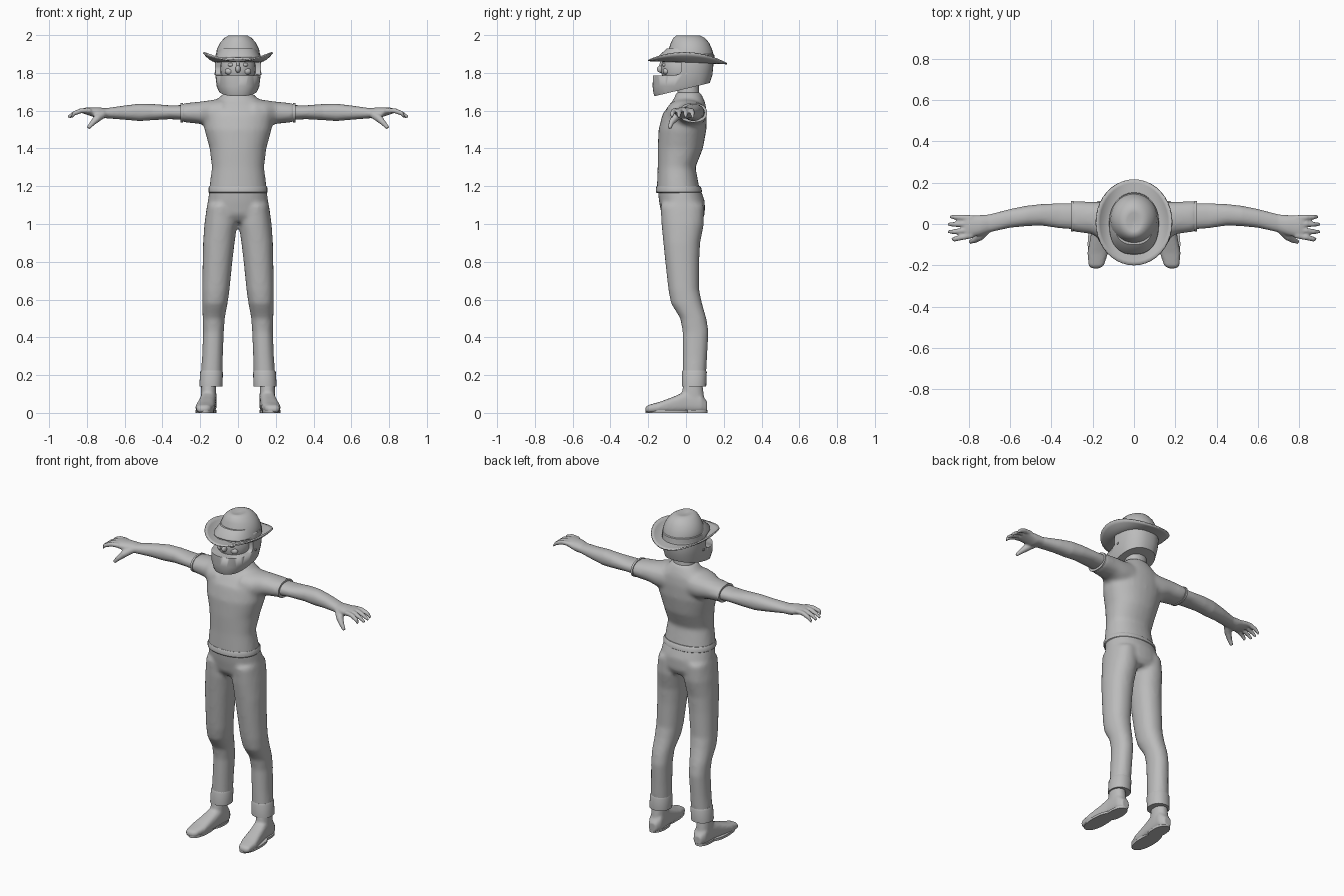
import bpy, bmesh, math
from mathutils import Vector, Matrix

cube = bpy.data.objects.get("Cube")
if cube:
    bpy.data.objects.remove(cube, do_unlink=True)

grey = bpy.data.materials.new("plain_grey")
grey.use_nodes = True
grey.diffuse_color = (0.5, 0.5, 0.5, 1)
grey.node_tree.nodes["Principled BSDF"].inputs["Base Color"].default_value = grey.diffuse_color
SIDES = (1, -1)


def skin(bm, rings):
    """Bridge rings of points into a closed tube with end caps."""
    loops = [[bm.verts.new(p) for p in ring] for ring in rings]
    n = len(loops[0])
    for a, b in zip(loops, loops[1:]):
        for i in range(n):
            j = (i + 1) % n
            bm.faces.new((a[i], a[j], b[j], b[i]))
    bm.faces.new(loops[0])
    bm.faces.new(loops[-1][::-1])


def loft(bm, axis, sections, side=1, power=2.2, n=28):
    """Sections are (place on axis, low, high, low, high) on the other two axes."""
    rings = []
    for place, a0, a1, b0, b1 in sections:
        ring = []
        for i in range(n):
            t = math.tau * i / n
            c, s = math.cos(t), math.sin(t)
            u = math.copysign(abs(c) ** (2 / power), c)
            v = math.copysign(abs(s) ** (2 / power), s)
            p = [(a0 + a1 + u * (a1 - a0)) / 2, (b0 + b1 + v * (b1 - b0)) / 2]
            p.insert(axis, place)
            p[0] *= side
            ring.append(p)
        rings.append(ring)
    skin(bm, rings)


def upright(bm, sections, **options):
    """Loft symmetric in x: sections are (z, half width, front, back)."""
    loft(bm, 2, [(z, -w, w, f, b) for z, w, f, b in sections], **options)


def tube(bm, points, radii, side):
    """Round tapering tube along a path."""
    pts = [Vector((x * side, y, z)) for x, y, z in points]
    turn = (pts[-1] - pts[0]).to_track_quat('Z', 'Y')
    rings = []
    for p, r in zip(pts, radii):
        angles = [math.tau * i / 10 for i in range(10)]
        rings.append([p + turn @ Vector((r * math.cos(a), r * math.sin(a), 0)) for a in angles])
    skin(bm, rings)


def ball(bm, centre, size):
    m = Matrix.Translation(centre) @ Matrix.Diagonal((*size, 1))
    bmesh.ops.create_uvsphere(bm, u_segments=24, v_segments=16, radius=1, matrix=m)


def finish(name, bm, voxel=0, relax=0, angle=40):
    """Turn the bmesh into a smooth object, optionally fused into one skin."""
    bmesh.ops.recalc_face_normals(bm, faces=bm.faces)
    mesh = bpy.data.meshes.new(name)
    bm.to_mesh(mesh)
    bm.free()
    mesh.materials.append(grey)
    ob = bpy.data.objects.new(name, mesh)
    bpy.context.collection.objects.link(ob)
    if voxel:
        fuse = ob.modifiers.new("fuse", 'REMESH')
        fuse.mode, fuse.voxel_size, fuse.use_smooth_shade = 'VOXEL', voxel, True
        soft = ob.modifiers.new("relax", 'SMOOTH')
        soft.factor, soft.iterations = 0.5, relax
    else:
        bpy.ops.object.select_all(action='DESELECT')
        ob.select_set(True)
        bpy.context.view_layer.objects.active = ob
        bpy.ops.object.shade_smooth_by_angle(angle=math.radians(angle))
    return ob


# Shirt: torso and sleeves fused together
bm = bmesh.new()
upright(bm, [(1.17, .155, -.155, .075), (1.3, .138, -.15, .05), (1.4, .15, -.15, .09),
             (1.5, .178, -.145, .108), (1.58, .185, -.125, .11), (1.63, .15, -.09, .105),
             (1.66, .11, -.065, .095), (1.7, .068, -.05, .075)])
for side in SIDES:
    loft(bm, 0, [(.08, -.11, .105, 1.5, 1.665), (.15, -.09, .108, 1.51, 1.655),
                 (.2, -.05, .108, 1.53, 1.648), (.3, -.036, .11, 1.54, 1.638)], side)
finish("shirt", bm, .012, 6)

# Shirt hem and sleeve bands
bm = bmesh.new()
upright(bm, [(1.165, .152, -.155, .08), (1.17, .157, -.16, .085),
             (1.19, .157, -.16, .082), (1.2, .152, -.155, .074)])
finish("shirt_hem", bm)
bm = bmesh.new()
for side in SIDES:
    loft(bm, 0, [(.292, -.037, .112, 1.538, 1.64), (.304, -.037, .112, 1.538, 1.64)], side)
finish("sleeve_bands", bm)

# Trousers: hips and legs fused together
bm = bmesh.new()
upright(bm, [(1.19, .15, -.15, .075), (1.12, .16, -.143, .1),
             (1.05, .166, -.13, .1), (1.01, .13, -.1, .08)])
for side in SIDES:
    loft(bm, 2, [(1.1, .02, .164, -.135, .095), (1, .004, .178, -.13, .095),
                 (.9, .018, .185, -.12, .075), (.8, .03, .187, -.11, .07),
                 (.65, .045, .19, -.093, .07), (.58, .055, .19, -.08, .085),
                 (.5, .07, .187, -.03, .108), (.43, .075, .185, -.018, .12),
                 (.3, .08, .19, -.018, .112), (.15, .084, .2, -.018, .104)], side)
finish("trousers", bm, .012, 5)

# Turned-up cuffs
bm = bmesh.new()
for side in SIDES:
    loft(bm, 2, [(.14, .082, .205, -.022, .107), (.215, .08, .2, -.021, .11),
                 (.225, .084, .195, -.017, .106)], side)
finish("trouser_cuffs", bm)

# Shoes: flat-soled foot and ankle
bm = bmesh.new()
for side in SIDES:
    loft(bm, 1, [(-.215, .165, .205, .006, .03), (-.2, .145, .22, 0, .042),
                 (-.14, .125, .225, 0, .058), (-.06, .12, .21, 0, .088),
                 (0, .115, .2, 0, .115), (.08, .112, .196, 0, .1),
                 (.112, .13, .18, .005, .06)], side, power=2.8)
    loft(bm, 2, [(.05, .113, .198, -.03, .1), (.17, .117, .194, -.012, .085)], side)
finish("shoes", bm, .008, 3)
bm = bmesh.new()
for side in SIDES:
    loft(bm, 2, [(z, .115, .2, -.05, .113) for z in (0, .014)], side)
    loft(bm, 2, [(z, .128, .224, -.214, .02) for z in (0, .014)], side)
finish("shoe_soles", bm)

# Arms with hands: fingers bend down, thumb points forward and down
bm = bmesh.new()
for side in SIDES:
    loft(bm, 0, [(.26, -.028, .1, 1.55, 1.63), (.36, -.02, .1, 1.555, 1.628),
                 (.45, -.007, .096, 1.55, 1.635), (.52, -.01, .088, 1.545, 1.637),
                 (.6, -.018, .072, 1.552, 1.627), (.7, -.04, .046, 1.56, 1.613),
                 (.74, -.055, .043, 1.558, 1.618), (.8, -.066, .041, 1.578, 1.618),
                 (.82, -.063, .039, 1.585, 1.612)], side)
    for base, tip, reach in ((.028, .034, .89), (0, -.002, .9), (-.028, -.038, .9), (-.054, -.074, .88)):
        tube(bm, [(.78, base, 1.6), (.83, (base + tip) / 2, 1.6), (.87, tip, 1.585),
                  (reach, tip, 1.565)], (.015, .014, .012, .008), side)
    tube(bm, [(.71, -.025, 1.585), (.745, -.06, 1.56), (.77, -.078, 1.535),
              (.795, -.088, 1.507)], (.022, .021, .015, .01), side)
finish("arms", bm, .006, 3)

# Neck, head and facial features
bm = bmesh.new()
upright(bm, [(1.62, .075, -.055, .085), (1.69, .062, -.045, .07), (1.78, .065, -.05, .07)])
finish("neck", bm)
bm = bmesh.new()
ball(bm, (0, -.025, 1.82), (.094, .107, .115))
ball(bm, (0, -.132, 1.82), (.014, .022, .02))
ball(bm, (0, -.127, 1.838), (.009, .014, .025))
for side in SIDES:
    ball(bm, (.036 * side, -.112, 1.842), (.017, .014, .011))
    ball(bm, (.038 * side, -.116, 1.866), (.028, .013, .008))
    ball(bm, (.045 * side, -.105, 1.808), (.025, .018, .018))
finish("head", bm)

# Full-face helmet with slanted lower rim and a visor opening
bm = bmesh.new()
upright(bm, [(1.65, .075, -.155, .08), (1.69, .097, -.172, .1), (1.73, .113, -.177, .12),
             (1.79, .12, -.174, .14), (1.84, .122, -.16, .145), (1.89, .118, -.145, .14),
             (1.93, .095, -.1, .115)], power=2.4, n=40)
cut = bmesh.ops.bisect_plane(bm, geom=bm.verts[:] + bm.edges[:] + bm.faces[:],
                             plane_co=(0, -.16, 1.678), plane_no=(0, -.24, 1), clear_inner=True)
rim = [e for e in cut["geom_cut"] if isinstance(e, bmesh.types.BMEdge)]
bmesh.ops.edgeloop_fill(bm, edges=rim)
helmet = finish("helmet", bm)

bm = bmesh.new()
loft(bm, 0, [(x, -.3, -.025, 1.785, 1.882) for x in (-.2, .2)], power=5)
opening = finish("visor_cutter", bm)
opening.hide_render = True
opening.hide_viewport = True
hole = helmet.modifiers.new("visor_opening", 'BOOLEAN')
hole.operation, hole.object, hole.solver = 'DIFFERENCE', opening, 'EXACT'

# Raised chin bar edge and side pivots
bm = bmesh.new()
for side in SIDES:
    loft(bm, 0, [(x, -.006, .008, 1.788, 1.802) for x in (.11, .125)], side, n=12)
finish("visor_pivots", bm)

# Hat crown with a dented top and a band
bm = bmesh.new()
upright(bm, [(1.86, .118, -.125, .152), (1.9, .116, -.1, .145), (1.925, .112, -.092, .138),
             (1.96, .095, -.08, .122), (1.985, .072, -.068, .1), (1.998, .05, -.05, .075),
             (1.998, .035, -.035, .055), (1.992, .012, -.015, .025)], power=2)
finish("hat_crown", bm)
bm = bmesh.new()
upright(bm, [(1.868, .121, -.125, .153), (1.895, .12, -.106, .15), (1.9, .115, -.1, .144)], power=2)
finish("hat_band", bm)

# Hat brim: ring whose sides curl upward
bm = bmesh.new()
loops = []
for step in range(6):
    f = step / 5
    loop = []
    for i in range(40):
        t = math.tau * i / 40
        x = math.cos(t) * (.105 + .078 * f)
        y = .008 + math.sin(t) * (.115 + .093 * f)
        z = 1.858 - .04 * y + .05 * math.cos(t) ** 2 * f ** 2
        loop.append(bm.verts.new((x, y, z)))
    loops.append(loop)
for a, b in zip(loops, loops[1:]):
    for i in range(40):
        j = (i + 1) % 40
        bm.faces.new((a[i], a[j], b[j], b[i]))
brim = finish("hat_brim", bm)
thick = brim.modifiers.new("thickness", 'SOLIDIFY')
thick.thickness, thick.offset = .008, 0
